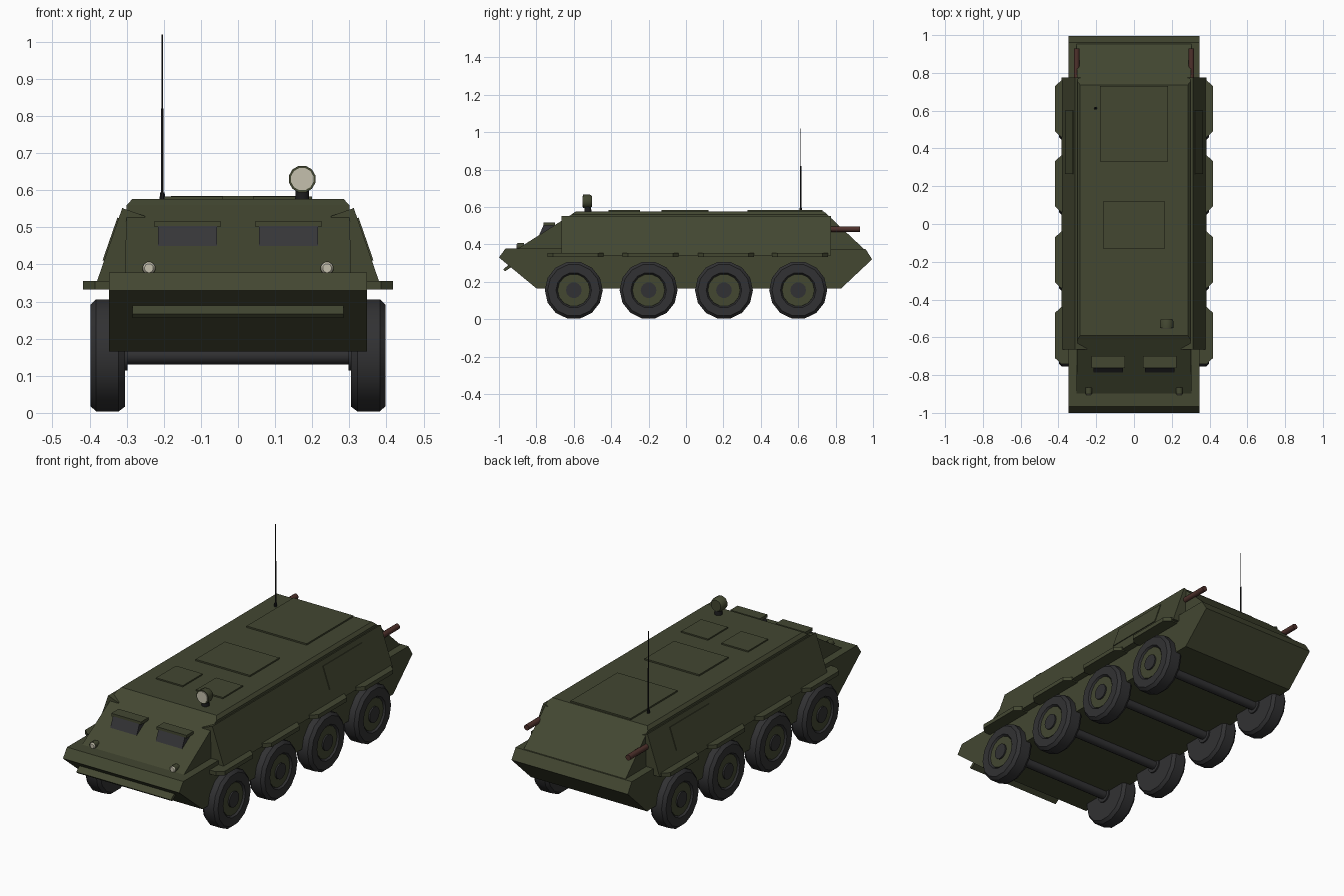
import bpy, bmesh, math
from mathutils import Vector

cube = bpy.data.objects.get("Cube")
if cube:
    bpy.data.objects.remove(cube, do_unlink=True)


def material(name, r, g, b):
    m = bpy.data.materials.new(name)
    m.use_nodes = True
    m.diffuse_color = (r, g, b, 1)
    bsdf = m.node_tree.nodes["Principled BSDF"]
    bsdf.inputs["Base Color"].default_value = (r, g, b, 1)
    bsdf.inputs["Roughness"].default_value = 0.8
    return m


GREEN = material("olive green", 0.056, 0.063, 0.031)
RUBBER = material("dark rubber", 0.031, 0.031, 0.033)
GLASS = material("dark glass", 0.036, 0.036, 0.04)
BLACK = material("black metal", 0.012, 0.012, 0.013)
LENS = material("cream lens", 0.56, 0.53, 0.42)
RUST = material("rusty brown", 0.075, 0.03, 0.024)


def finish(name, bm, mat, smooth=False):
    bmesh.ops.recalc_face_normals(bm, faces=bm.faces)
    mesh = bpy.data.meshes.new(name)
    bm.to_mesh(mesh)
    bm.free()
    mesh.materials.append(mat)
    ob = bpy.data.objects.new(name, mesh)
    bpy.context.collection.objects.link(ob)
    if smooth:
        bpy.ops.object.select_all(action='DESELECT')
        ob.select_set(True)
        bpy.context.view_layer.objects.active = ob
        bpy.ops.object.shade_smooth_by_angle(angle=math.radians(35))
    return ob


def skin(bm, rings):
    """Join rings of points into a closed solid."""
    vs = [[bm.verts.new(p) for p in ring] for ring in rings]
    n = len(vs[0])
    for a, b in zip(vs, vs[1:]):
        for i in range(n):
            j = (i + 1) % n
            bm.faces.new((a[i], a[j], b[j], b[i]))
    bm.faces.new(vs[0])
    bm.faces.new(vs[-1])


def prism(name, pts, axis, lo, hi, mat, flip=1):
    """Extrude a 2D outline along an axis; flip=-1 mirrors it in x."""
    place = {'x': lambda t, a, b: (t * flip, a, b),
             'y': lambda t, a, b: (a * flip, t, b),
             'z': lambda t, a, b: (a * flip, b, t)}[axis]
    bm = bmesh.new()
    skin(bm, [[place(t, a, b) for a, b in pts] for t in (lo, hi)])
    return finish(name, bm, mat)


def box(name, x0, x1, y0, y1, z0, z1, mat, flip=1):
    return prism(name, [(x0, y0), (x1, y0), (x1, y1), (x0, y1)], 'z', z0, z1, mat, flip)


def lathe(name, profile, loc, axis, mat, sides=12, smooth=True):
    """Turn (radius, distance) points about an axis vector."""
    rot = Vector((0, 0, 1)).rotation_difference(Vector(axis)).to_matrix()
    bm = bmesh.new()
    rings = []
    for r, d in profile:
        ring = []
        for i in range(sides):
            t = 2 * math.pi * (i + 0.5) / sides
            ring.append(rot @ Vector((r * math.cos(t), r * math.sin(t), d)) + Vector(loc))
        rings.append(ring)
    skin(bm, rings)
    return finish(name, bm, mat, smooth)


# Lower hull
prism("lower_hull", [(-1, 0.33), (-0.8, 0.165), (0.83, 0.165), (0.995, 0.32),
                     (0.96, 0.375), (-0.965, 0.378)], 'x', -0.348, 0.348, GREEN)

# Upper hull with sloped front and rear plates and chamfered roof edge
bm = bmesh.new()
levels = [(0.37, 0.305, -0.91, 0.957), (0.56, 0.3, -0.612, 0.755), (0.576, 0.285, -0.59, 0.737)]
skin(bm, [[(-w, y0, z), (w, y0, z), (w, y1, z), (-w, y1, z)] for z, w, y0, y1 in levels])
finish("upper_hull", bm, GREEN)

# Roof hatches
box("rear_hatch", -0.18, 0.18, 0.33, 0.73, 0.57, 0.584, GREEN)
box("middle_hatch", -0.163, 0.163, -0.13, 0.12, 0.57, 0.584, GREEN)

for s, side in ((1, "left"), (-1, "right")):
    # Side sponson and its door
    prism(side + "_sponson", [(0.25, 0.34), (0.385, 0.34), (0.312, 0.552), (0.25, 0.53)],
          'y', -0.665, 0.775, GREEN, s)
    prism(side + "_side_door", [(0.355, 0.41), (0.365, 0.411), (0.325, 0.526), (0.315, 0.525)],
          'y', 0.265, 0.6, GREEN, s)

    # Crew hatch, window, window hood
    box(side + "_crew_hatch", 0.04, 0.2, -0.415, -0.245, 0.57, 0.583, GREEN, s)
    prism(side + "_window", [(-0.785, 0.45), (-0.762, 0.503), (-0.7, 0.503), (-0.7, 0.45)],
          'x', 0.057, 0.215, GLASS, s)
    box(side + "_window_hood", 0.047, 0.225, -0.762, -0.7, 0.501, 0.517, GREEN, s)

    # Headlamp half sunk in the front plate
    lathe(side + "_headlamp", [(0.018, 0), (0.018, 0.035)], (s * 0.24, -0.9, 0.39),
          (0, 1, 0), GREEN)
    lathe(side + "_headlamp_lens", [(0.017, 0), (0.012, 0.006)], (s * 0.24, -0.9, 0.39),
          (0, -1, 0), LENS)

    # Exhaust pipe
    lathe(side + "_exhaust", [(0.015, 0), (0.015, 0.23)], (s * 0.304, 0.7, 0.482),
          (0, 1, 0), RUST)

    for k, y in enumerate((-0.6, -0.2, 0.203, 0.6)):
        label = f"{side}_{k + 1}"
        # Mudguard with tapered ends
        m = y + 0.01
        prism("mudguard_" + label, [(0.33, m - 0.15), (0.385, m - 0.15), (0.418, m - 0.12),
                                    (0.418, m + 0.12), (0.385, m + 0.15), (0.33, m + 0.15)],
              'z', 0.333, 0.355, GREEN, s)
        # Tyre, rim disc and hub cap
        hub, out = (0, y, 0.155), (s, 0, 0)
        lathe("tyre_" + label, [(0.09, 0.305), (0.142, 0.305), (0.155, 0.322), (0.155, 0.382),
                                (0.14, 0.398), (0.095, 0.398), (0.087, 0.386)],
              hub, out, RUBBER, 14)
        lathe("rim_" + label, [(0.088, 0.38), (0.086, 0.39)], hub, out, GREEN, 14)
        lathe("hub_cap_" + label, [(0.042, 0.298), (0.042, 0.398)], hub, out, RUBBER, 14)

# Axles
for k, y in enumerate((-0.6, -0.2, 0.203, 0.6)):
    lathe(f"axle_{k + 1}", [(0.025, -0.31), (0.025, 0.31)], (0, y, 0.155), (1, 0, 0), RUBBER)

# Folded wave board on the lower front plate
prism("wave_board", [(-0.978, 0.266), (-0.968, 0.256), (-0.915, 0.29), (-0.925, 0.31)],
      'x', -0.284, 0.284, GREEN)

# Searchlight
lathe("searchlight_stem", [(0.02, 0.57), (0.018, 0.605)], (0.173, -0.525, 0), (0, 0, 1), BLACK)
lathe("searchlight_body", [(0.037, 0), (0.037, 0.035), (0.03, 0.048)], (0.173, -0.55, 0.63),
      (0, 1, 0), GREEN)
lathe("searchlight_lens", [(0.031, 0), (0.031, 0.004)], (0.173, -0.55, 0.63), (0, -1, 0), LENS)

# Antenna
lathe("antenna_base", [(0.008, 0.57), (0.007, 0.594)], (-0.204, 0.613, 0), (0, 0, 1), BLACK, 8)
lathe("antenna", [(0.004, 0.58), (0.0035, 0.82), (0.002, 0.82), (0.002, 1.02)],
      (-0.204, 0.613, 0), (0, 0, 1), BLACK, 6)
